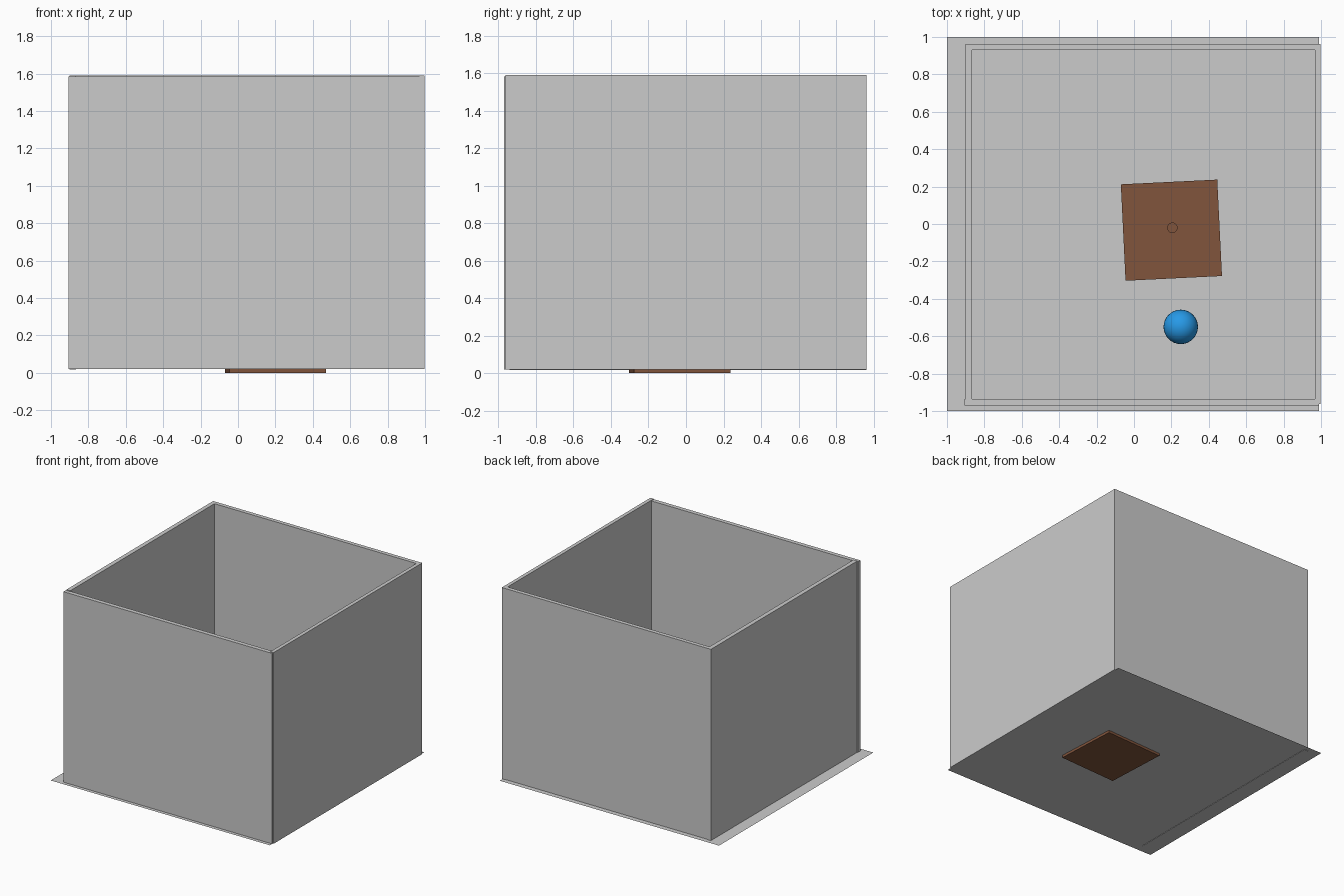
import bpy
from math import radians

cube = bpy.data.objects.get("Cube")
if cube:
    bpy.data.objects.remove(cube, do_unlink=True)


def material(name, rgb):
    mat = bpy.data.materials.new(name)
    mat.use_nodes = True
    mat.diffuse_color = (*rgb, 1)
    mat.node_tree.nodes["Principled BSDF"].inputs["Base Color"].default_value = (*rgb, 1)
    return mat


grey = material("grey", (0.6, 0.6, 0.6))
brown = material("brown", (0.22, 0.09, 0.045))
blue = material("blue", (0.02, 0.32, 0.8))


def finish(name, mat):
    obj = bpy.context.object
    obj.name = name
    obj.data.materials.append(mat)
    return obj


def box(name, low, high, mat, turn=0):
    centre = [(a + b) / 2 for a, b in zip(low, high)]
    bpy.ops.mesh.primitive_cube_add(size=1, location=centre, rotation=(0, 0, radians(turn)))
    obj = finish(name, mat)
    obj.scale = [b - a for a, b in zip(low, high)]
    return obj


# Paper-thin floor
bpy.ops.mesh.primitive_plane_add(size=1, location=(-0.005, 0, 0.02))
finish("floor", grey).scale = (1.99, 2, 1)

# Four walls of the open box
box("front_wall", (-0.905, -0.97, 0.02), (0.99, -0.935, 1.583), grey)
box("back_wall", (-0.9, 0.93, 0.023), (0.99, 0.963, 1.59), grey)
box("right_wall", (-0.9, -0.94, 0.017), (-0.865, 0.963, 1.59), grey)
box("left_wall", (0.968, -0.963, 0.021), (0.998, 0.963, 1.59), grey)

# Square base set through the floor, with an upright peg
box("base_plate", (-0.058, -0.291, 0), (0.458, 0.225, 0.04), brown, turn=2.8)
bpy.ops.mesh.primitive_cylinder_add(vertices=32, radius=0.028, depth=0.3, location=(0.205, -0.02, 0.19))
finish("peg", brown)
bpy.ops.object.shade_smooth_by_angle()

# Ball resting on the floor
bpy.ops.mesh.primitive_uv_sphere_add(segments=32, ring_count=16, radius=0.092, location=(0.25, -0.55, 0.112))
finish("ball", blue)
bpy.ops.object.shade_smooth()
